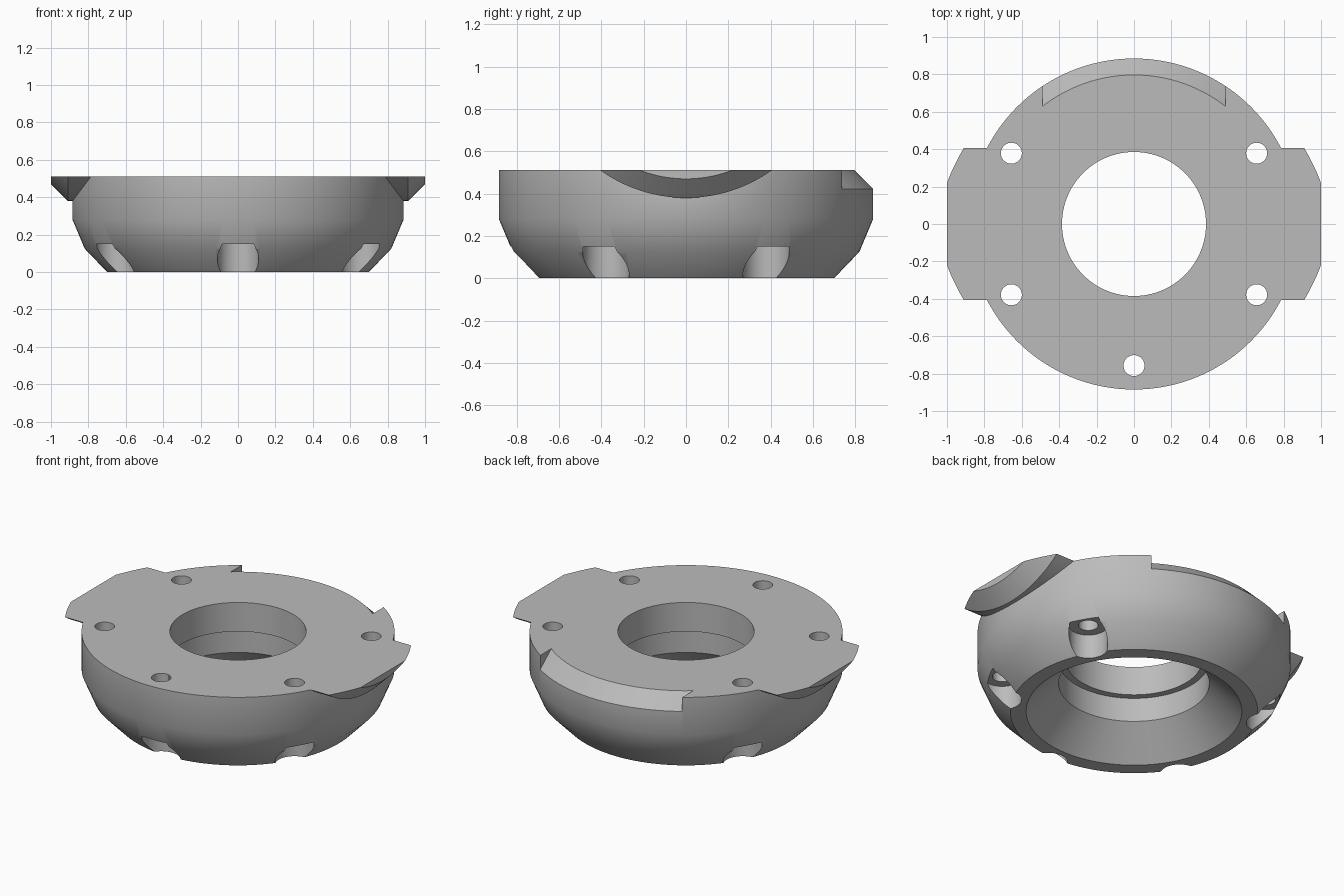
import bpy, bmesh
from math import sin, cos, pi, radians
from mathutils import Matrix

cube = bpy.data.objects.get("Cube")
if cube:
    bpy.data.objects.remove(cube, do_unlink=True)

TOP = 0.511
BOLT_R = 0.757

grey = bpy.data.materials.new("plain grey")
grey.use_nodes = True
colour = (0.5, 0.5, 0.5, 1)
grey.diffuse_color = colour
grey.node_tree.nodes["Principled BSDF"].inputs["Base Color"].default_value = colour


def finish(name, bm):
    bmesh.ops.recalc_face_normals(bm, faces=bm.faces)
    mesh = bpy.data.meshes.new(name)
    bm.to_mesh(mesh)
    bm.free()
    mesh.materials.append(grey)
    obj = bpy.data.objects.new(name, mesh)
    bpy.context.collection.objects.link(obj)
    return obj


def lathe(name, profile, steps=128, matrix=Matrix()):
    """Revolve a closed (radius, height) outline about z; radius 0 makes a pole."""
    bm = bmesh.new()
    rings = []
    for r, z in profile:
        if r == 0:
            rings.append([bm.verts.new((0, 0, z))] * steps)
        else:
            rings.append([bm.verts.new((r * cos(2 * pi * i / steps),
                                        r * sin(2 * pi * i / steps), z))
                          for i in range(steps)])
    for a, b in zip(rings, rings[1:] + rings[:1]):
        for i in range(steps):
            j = (i + 1) % steps
            corners = list(dict.fromkeys((a[i], a[j], b[j], b[i])))
            if len(corners) > 2:
                bm.faces.new(corners)
    bm.transform(matrix)
    return finish(name, bm)


def rod(name, r, z0, z1, matrix=Matrix(), steps=48):
    return lathe(name, [(0, z0), (r, z0), (r, z1), (0, z1)], steps, matrix)


def box(name, size, centre):
    bm = bmesh.new()
    bmesh.ops.create_cube(bm, size=1, matrix=Matrix.Translation(centre)
                          @ Matrix.Diagonal((*size, 1)))
    return finish(name, bm)


def combine(target, tool, operation):
    mod = target.modifiers.new("combine", "BOOLEAN")
    mod.operation = operation
    mod.solver = "EXACT"
    mod.object = tool
    bpy.context.view_layer.objects.active = target
    bpy.ops.object.modifier_apply(modifier=mod.name)
    bpy.data.objects.remove(tool, do_unlink=True)


# Hollow body: rounded outside, stepped bore, flared underside
body = lathe("flanged_ring", [
    (0.70, 0), (0.82, 0.125), (0.885, 0.28), (0.885, 0.6),
    (0.385, 0.6), (0.385, 0.33), (0.426, 0.33), (0.426, 0.18), (0.61, 0)])

# Side lugs: chamfered discs lying along x, sunk into the body
for side in (1, -1):
    place = Matrix.Translation((0, 0, 1.076)) @ Matrix.Rotation(side * pi / 2, 4, "Y")
    lug = lathe("side_lug", [(0, 0.72), (0.696, 0.72), (0.696, 0.91),
                             (0.606, 1.0), (0, 1.0)], 160, place)
    combine(body, lug, "UNION")

# Flat top
combine(body, box("top_trim", (3, 3, 2), (0, 0, TOP + 1)), "DIFFERENCE")

# Conical bevel on the back rim, limited in width
bevel = lathe("rim_bevel", [(0.885 - 0.188, TOP + 0.1), (0.985, 0.323),
                            (0.985, TOP + 0.1)])
combine(bevel, box("bevel_limit", (0.98, 1, 2), (0, 0.8, 0.5)), "INTERSECT")
combine(body, bevel, "DIFFERENCE")

# Five bolt holes, each with a round pocket below
for angle in (-150, -90, -30, 30, 150):
    a = radians(angle)
    spot = Matrix.Translation((BOLT_R * cos(a), BOLT_R * sin(a), 0))
    combine(body, rod("bolt_pocket", 0.11, -0.1, 0.15, spot), "DIFFERENCE")
    combine(body, rod("bolt_hole", 0.056, 0.05, 0.7, spot), "DIFFERENCE")

bpy.ops.object.select_all(action="DESELECT")
body.select_set(True)
bpy.context.view_layer.objects.active = body
bpy.ops.object.shade_smooth_by_angle(angle=radians(30))
